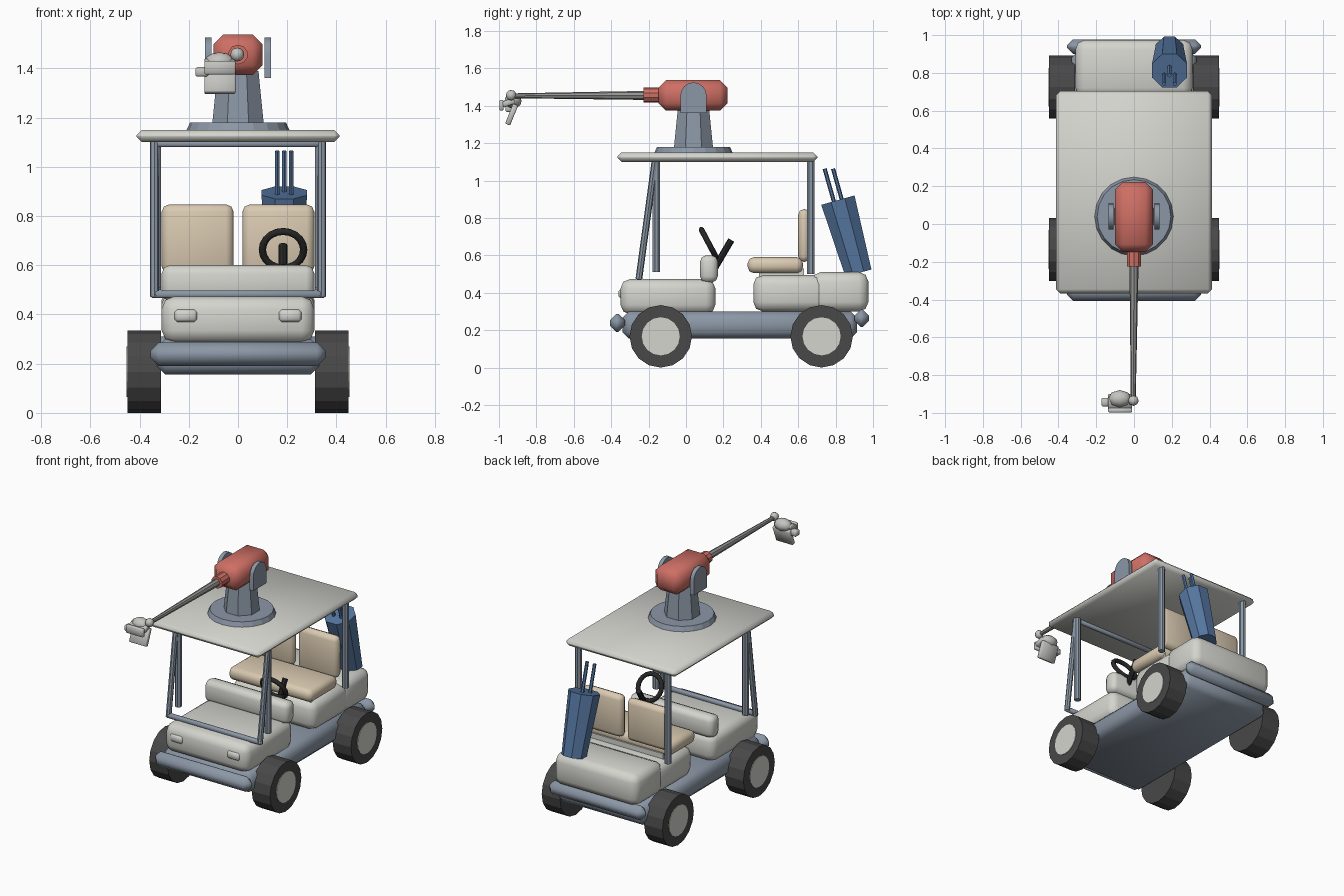
import bpy, bmesh, math
from mathutils import Vector, Matrix

if "Cube" in bpy.data.objects:
    bpy.data.objects.remove(bpy.data.objects["Cube"])


def material(name, rgb):
    m = bpy.data.materials.new(name)
    m.diffuse_color = (*rgb, 1)
    m.use_nodes = True
    m.node_tree.nodes["Principled BSDF"].inputs["Base Color"].default_value = m.diffuse_color
    return m


CREAM = material("off_white", (0.66, 0.66, 0.62))
STEEL = material("blue_grey", (0.26, 0.31, 0.38))
RED = material("soft_red", (0.62, 0.16, 0.13))
TAN = material("seat_tan", (0.70, 0.59, 0.44))
BLUE = material("bag_blue", (0.09, 0.18, 0.35))
RUBBER = material("tyre_grey", (0.065, 0.065, 0.065))
BLACK = material("black", (0.02, 0.02, 0.02))
METAL = material("boom_grey", (0.30, 0.30, 0.29))
HEAD = material("light_grey", (0.55, 0.55, 0.53))


def finish(name, bm, mat, angle):
    bmesh.ops.recalc_face_normals(bm, faces=bm.faces)
    me = bpy.data.meshes.new(name)
    bm.to_mesh(me)
    bm.free()
    ob = bpy.data.objects.new(name, me)
    bpy.context.collection.objects.link(ob)
    me.materials.append(mat)
    if angle:
        bpy.ops.object.select_all(action='DESELECT')
        ob.select_set(True)
        bpy.context.view_layer.objects.active = ob
        bpy.ops.object.shade_smooth_by_angle(angle=math.radians(angle))
    return ob


def box(name, x, y, z, mat, bevel=0.0, seg=1, tilt=0.0, angle=50):
    """Box from (min, max) ranges, bevelled, then tilted about x."""
    bm = bmesh.new()
    bmesh.ops.create_cube(bm, size=1)
    size = [r[1] - r[0] for r in (x, y, z)]
    mid = Vector([(r[0] + r[1]) / 2 for r in (x, y, z)])
    bmesh.ops.scale(bm, vec=size, verts=bm.verts)
    if bevel:
        bmesh.ops.bevel(bm, geom=bm.edges[:], offset=bevel, segments=seg,
                        profile=0.5, affect='EDGES', clamp_overlap=True)
    bm.transform(Matrix.Translation(mid) @ Matrix.Rotation(math.radians(tilt), 4, 'X'))
    return finish(name, bm, mat, angle)


def rod(name, a, b, r0, r1, mat, sides=8, angle=0, spin=0.0):
    """Prism or cone frustum running from a to b."""
    a, b = Vector(a), Vector(b)
    bm = bmesh.new()
    bmesh.ops.create_cone(bm, cap_ends=True, segments=sides, radius1=r0,
                          radius2=r1, depth=(b - a).length)
    rot = (b - a).to_track_quat('Z', 'Y').to_matrix().to_4x4()
    bm.transform(Matrix.Translation((a + b) / 2) @ rot @ Matrix.Rotation(spin, 4, 'Z'))
    return finish(name, bm, mat, angle)


def ball(name, c, scale, mat, u=8, v=6):
    bm = bmesh.new()
    bmesh.ops.create_uvsphere(bm, u_segments=u, v_segments=v, radius=1)
    bmesh.ops.scale(bm, vec=scale, verts=bm.verts)
    bmesh.ops.translate(bm, vec=c, verts=bm.verts)
    return finish(name, bm, mat, 50)


# Chassis and bumpers
box("chassis", (-0.33, 0.33), (-0.34, 0.915), (0.155, 0.30), STEEL, 0.035)
box("front_bumper", (-0.355, 0.355), (-0.407, -0.327), (0.19, 0.287), STEEL, 0.034)
box("rear_bumper", (-0.355, 0.355), (0.90, 0.978), (0.217, 0.31), STEEL, 0.033)

# Body shells
box("front_body", (-0.31, 0.31), (-0.35, 0.157), (0.285, 0.473), CREAM, 0.05, 2)
box("dashboard", (-0.31, 0.31), (0.075, 0.17), (0.455, 0.6), CREAM, 0.033, 2)
box("seat_base", (-0.31, 0.31), (0.36, 0.75), (0.30, 0.495), CREAM, 0.05, 2)
box("rear_deck", (-0.31, 0.31), (0.67, 0.975), (0.30, 0.51), CREAM, 0.05, 2)

# Seats
box("seat_cushion", (-0.31, 0.31), (0.33, 0.625), (0.505, 0.59), TAN, 0.032, 2)
box("seat_plinth", (-0.27, 0.27), (0.39, 0.63), (0.48, 0.53), CREAM)

# Parts mirrored left and right
for s, side in ((-1, "left"), (1, "right")):
    def span(p, q):
        return tuple(sorted((s * p, s * q)))

    box(f"seat_back_{side}", span(0.018, 0.31), (0.6, 0.665), (0.565, 0.847), TAN, 0.03, 2)
    box(f"headlight_{side}", span(0.167, 0.257), (-0.36, -0.33), (0.37, 0.42), CREAM, 0.01)
    for y, end in ((-0.135, "front"), (0.725, "rear")):
        rod(f"{end}_tyre_{side}", (s * 0.313, y, 0.167), (s * 0.449, y, 0.167),
            0.167, 0.167, RUBBER, 16)
        rod(f"{end}_hub_{side}", (s * 0.445, y, 0.167), (s * 0.453, y, 0.167),
            0.102, 0.102, CREAM, 16)
    # Roof supports
    rod(f"rear_post_{side}", (s * 0.333, 0.667, 0.5), (s * 0.333, 0.667, 1.115),
        0.022, 0.022, STEEL, 8, 0, math.pi / 8)
    rod(f"front_post_{side}", (s * 0.333, -0.158, 0.51), (s * 0.333, -0.158, 1.115),
        0.022, 0.022, STEEL, 8, 0, math.pi / 8)
    rod(f"windscreen_bar_{side}", (s * 0.34, -0.252, 0.473), (s * 0.34, -0.165, 1.11),
        0.018, 0.018, STEEL, 8)

    # Yoke plate with rounded top
    bm = bmesh.new()
    pts = [(-0.03, 1.36)]
    for i in range(9):
        t = math.pi * (1 - i / 8)
        pts.append((0.04 + 0.07 * math.cos(t), 1.455 + 0.07 * math.sin(t)))
    pts.append((0.11, 1.36))
    f = bm.faces.new([bm.verts.new((s * 0.108, y, z)) for y, z in pts])
    g = bmesh.ops.extrude_face_region(bm, geom=[f])["geom"]
    bmesh.ops.translate(bm, vec=(s * 0.027, 0, 0),
                        verts=[v for v in g if isinstance(v, bmesh.types.BMVert)])
    finish(f"yoke_{side}", bm, STEEL, 30)

# Windscreen cross bars
box("windscreen_lower_bar", (-0.355, 0.355), (-0.267, -0.237), (0.467, 0.497), STEEL, 0.007)
box("windscreen_upper_bar", (-0.345, 0.345), (-0.18, -0.15), (1.08, 1.108), STEEL, 0.007)

# Steering
bpy.ops.mesh.primitive_torus_add(
    major_segments=20, minor_segments=8, major_radius=0.084, minor_radius=0.015,
    location=(0.183, 0.122, 0.663), rotation=(math.radians(-62), 0, 0))
wheel = bpy.context.object
wheel.name = "steering_wheel"
wheel.data.materials.append(BLACK)
bpy.ops.object.shade_smooth_by_angle(angle=math.radians(50))
rod("steering_column", (0.183, 0.135, 0.5), (0.183, 0.242, 0.682), 0.018, 0.018, BLACK, 8)

# Roof
box("roof", (-0.413, 0.413), (-0.367, 0.703), (1.1, 1.15), CREAM, 0.022)

# Club bag leaning on the rear deck
top, base = Vector((0.188, 0.812, 0.895)), Vector((0.188, 0.922, 0.505))
axis = (top - base).normalized()
rod("club_bag", base, top, 0.078, 0.1, BLUE, 8, 0, math.pi / 8)
for i, (x, y, h) in enumerate(((0.16, 0.79, 0.18), (0.188, 0.835, 0.18), (0.216, 0.79, 0.18))):
    p = Vector((x, y, 0.89))
    rod(f"club_{i + 1}", p - axis * 0.03, p + axis * h, 0.011, 0.011, BLUE, 6)

# Turret
rod("turret_disc", (0, 0.04, 1.14), (0, 0.04, 1.18), 0.213, 0.195, STEEL, 20)
rod("turret_pedestal", (0, 0.04, 1.175), (0, 0.04, 1.39), 0.113, 0.09, STEEL, 8, 0, math.pi / 8)
box("arm_housing", (-0.1, 0.1), (-0.147, 0.222), (1.373, 1.537), RED, 0.04)
rod("arm_collar", (0, -0.13, 1.456), (0, -0.226, 1.456), 0.04, 0.04, RED, 10)
rod("arm_boom", (0, -0.22, 1.455), (-0.004, -0.93, 1.453), 0.024, 0.013, METAL, 8)

# Gripping head at the boom tip
ball("wrist_ball", (-0.003, -0.935, 1.456), (0.028, 0.028, 0.028), HEAD)
ball("palm_dome", (-0.075, -0.925, 1.425), (0.062, 0.046, 0.04), HEAD)
box("palm_block", (-0.137, -0.01), (-0.985, -0.915), (1.40, 1.432), HEAD, 0.006, 1, 20)
box("finger_plate", (-0.137, -0.01), (-0.947, -0.918), (1.295, 1.41), HEAD, 0.005, 1, -22)
box("front_finger", (-0.137, -0.01), (-0.998, -0.975), (1.375, 1.43), HEAD, 0.005)
box("thumb", (-0.173, -0.12), (-0.965, -0.92), (1.367, 1.405), HEAD, 0.006)
